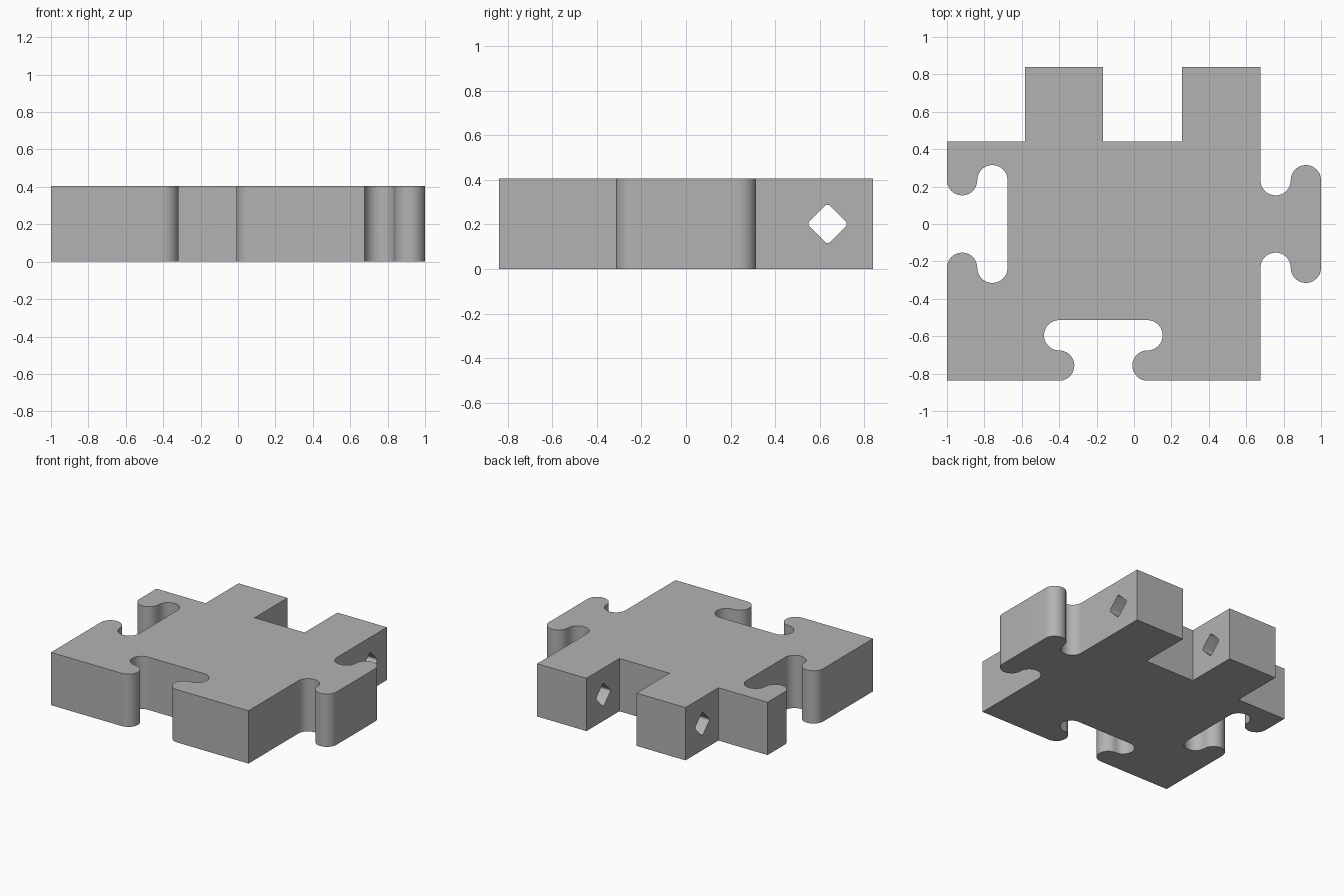
import bpy, bmesh
from math import sin, cos, radians
from mathutils import Matrix, Vector

cube = bpy.data.objects.get("Cube")
if cube:
    bpy.data.objects.remove(cube, do_unlink=True)

HEIGHT = 0.405
R = 0.081            # radius of every knob and socket
BACK, FRONT, SHOULDER = 0.839, -0.838, 0.44
BODY = 0.676         # half width of the square body
KNOB, NECK = 1 - R, 1 - 3 * R
SIDE = 0.234         # y of the side knob centres

grey = bpy.data.materials.new("plain grey")
grey.use_nodes = True
colour = (0.45, 0.45, 0.45, 1)
grey.diffuse_color = colour
grey.node_tree.nodes["Principled BSDF"].inputs["Base Color"].default_value = colour


def arc(x, y, start, end, r=R, steps=20):
    angles = [radians(start + (end - start) * i / steps) for i in range(steps + 1)]
    return [(x + r * cos(a), y + r * sin(a)) for a in angles]


def prism(name, points, depth, matrix=Matrix()):
    """Extrude a flat outline and place it."""
    bm = bmesh.new()
    face = bm.faces.new([bm.verts.new((x, y, 0)) for x, y in points])
    out = bmesh.ops.extrude_face_region(bm, geom=[face])
    top = [v for v in out["geom"] if isinstance(v, bmesh.types.BMVert)]
    bmesh.ops.translate(bm, verts=top, vec=Vector((0, 0, depth)))
    bmesh.ops.remove_doubles(bm, verts=bm.verts, dist=0.0005)
    bmesh.ops.recalc_face_normals(bm, faces=bm.faces)
    bm.transform(matrix)
    mesh = bpy.data.meshes.new(name)
    bm.to_mesh(mesh)
    bm.free()
    mesh.materials.append(grey)
    obj = bpy.data.objects.new(name, mesh)
    bpy.context.collection.objects.link(obj)
    return obj


# Outline, counter-clockwise from the front right corner of the tile
outline = [(-1, FRONT)]
# front socket
outline += arc(-0.4, FRONT + R, -90, 90) + arc(-0.4, FRONT + 3 * R, 270, 90)
outline += arc(0.072, FRONT + 3 * R, 90, -90) + arc(0.072, FRONT + R, 90, 270)
outline += [(BODY, FRONT)]
# left tab
outline += arc(NECK, -SIDE, 180, 0) + arc(KNOB, -SIDE, 180, 360)
outline += arc(KNOB, SIDE, 0, 180) + arc(NECK, SIDE, 0, -180)
# hinge tabs on the back edge
outline += [(BODY, BACK), (0.257, BACK), (0.257, SHOULDER), (-0.167, SHOULDER),
            (-0.167, BACK), (-0.583, BACK), (-0.583, SHOULDER), (-1, SHOULDER)]
# right socket
outline += arc(-KNOB, SIDE, 180, 360) + arc(-NECK, SIDE, 180, 0)
outline += arc(-NECK, -SIDE, 0, -180) + arc(-KNOB, -SIDE, 0, 180)
tile = prism("interlocking_tile", outline, HEIGHT)

# Diamond pin hole through both hinge tabs
diamond = []
for turn in range(0, 360, 90):
    a = radians(turn)
    diamond += arc(0.07 * cos(a), 0.07 * sin(a), turn - 45, turn + 45, r=0.016, steps=4)
along_x = Matrix(((0, 0, 1, -0.8), (1, 0, 0, 0.635), (0, 1, 0, 0.202), (0, 0, 0, 1)))
cutter = prism("pin_hole_cutter", diamond, 1.7, along_x)
cutter.hide_render = True

cut = tile.modifiers.new("pin hole", "BOOLEAN")
cut.operation = "DIFFERENCE"
cut.solver = "EXACT"
cut.object = cutter
bpy.ops.object.select_all(action="DESELECT")
tile.select_set(True)
bpy.context.view_layer.objects.active = tile
bpy.ops.object.modifier_apply(modifier=cut.name)
bpy.data.objects.remove(cutter, do_unlink=True)
bpy.ops.object.shade_smooth_by_angle(angle=radians(30))
